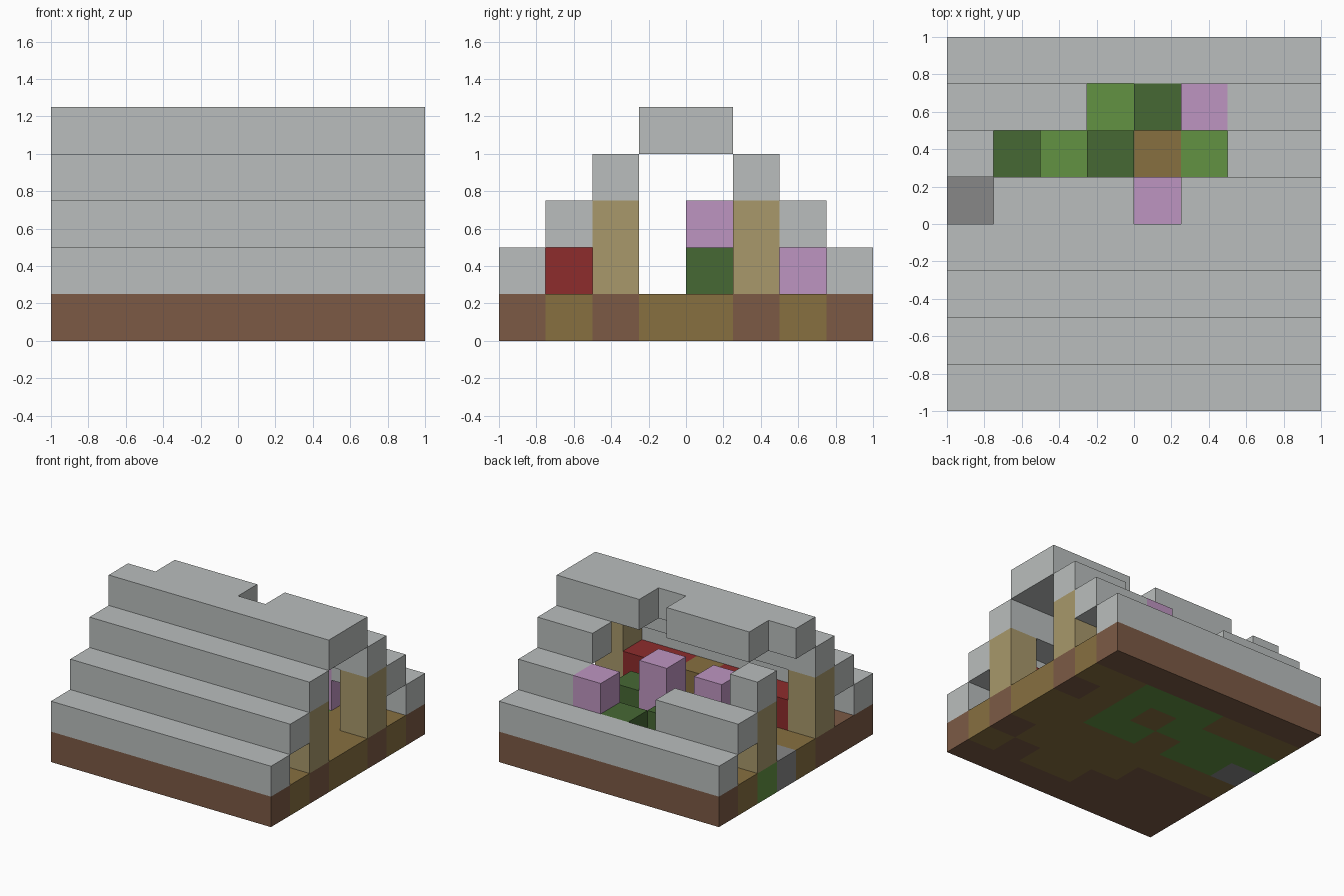
import bpy, bmesh
from mathutils import Vector

if "Cube" in bpy.data.objects:
    bpy.data.objects.remove(bpy.data.objects["Cube"], do_unlink=True)

CELL = 0.25


def material(name, hex_code):
    srgb = [int(hex_code[i:i + 2], 16) / 255 for i in (0, 2, 4)]
    col = [c / 12.92 if c < 0.04045 else ((c + 0.055) / 1.055) ** 2.4 for c in srgb] + [1.0]
    m = bpy.data.materials.new(name)
    m.diffuse_color = col
    m.use_nodes = True
    node = next(n for n in m.node_tree.nodes if n.type == "BSDF_PRINCIPLED")
    node.inputs["Base Color"].default_value = col
    node.inputs["Roughness"].default_value = 0.9
    return m


roof_grey = material("roof_grey", "BABEBD")
wood_tan = material("wood_tan", "A8986B")
soil_brown = material("soil_brown", "7C5A45")
path_olive = material("path_olive", "877040")
grass_green = material("grass_green", "629242")
leaf_green = material("leaf_green", "466834")
blossom_pink = material("blossom_pink", "BE95C1")
cloth_red = material("cloth_red", "8D2C2C")
stone_grey = material("stone_grey", "878787")

parts = {}


def add(name, mat, xs, ys, zs):
    """Add a block of grid cells to a part; each range is a list of cell indices."""
    cells = parts.setdefault(name, (mat, set()))[1]
    cells.update((x, y, z) for x in xs for y in ys for z in zs)


ALL = range(8)

# Ground slab, front row first: b soil, p path, g grass, s stone
ground = ["bbbbbbbb",
          "bbbbppbp",
          "bbbppppb",
          "pppppppp",
          "sggpggpp",
          "ggggpgpb",
          "pppgggpp",
          "bbbbbbbb"]
kinds = {"b": ("ground_soil", soil_brown), "p": ("ground_path", path_olive),
         "g": ("ground_grass", grass_green), "s": ("ground_stone", stone_grey)}
for y, row in enumerate(ground):
    for x, key in enumerate(row):
        add(*kinds[key], [x], [y], [0])

# Stepped roof: whole front slope, broken back slope
for step in range(4):
    add("roof_front_slope", roof_grey, ALL, [step], [step + 1])
back_gaps = {7: [], 6: [3, 4, 5], 5: [1, 2, 3, 4, 5], 4: [0, 4]}
for y, gaps in back_gaps.items():
    add("roof_back_slope", roof_grey, [x for x in ALL if x not in gaps], [y], [8 - y])

# Corner posts
for x in (0, 7):
    for y in (2, 5):
        add("corner_posts", wood_tan, [x], [y], [1, 2])

# Red seating along the front wall, with a wooden block in the middle
add("red_seating", cloth_red, range(1, 7), [1], [1])
add("red_seating", cloth_red, [1, 2, 3, 5, 6], [2], [1])
add("wooden_block", path_olive, [4], [2], [1])

# Low bushes and tall blossoms growing through the broken roof
for x, y in ((1, 5), (3, 5), (4, 6), (5, 4)):
    add("leaf_bushes", leaf_green, [x], [y], [1])
for x, y in ((4, 4), (2, 4), (5, 6)):
    add("pink_blossoms", blossom_pink, [x], [y], [1, 2])

filled = set().union(*(cells for _, cells in parts.values()))


def build(name, mat, cells):
    """Mesh the exposed faces of a part and merge the flat areas."""
    bm = bmesh.new()
    for cell in sorted(cells):
        for axis in range(3):
            for side in (0, 1):
                near = list(cell)
                near[axis] += 2 * side - 1
                if tuple(near) in filled:
                    continue
                u, v = (axis + 1) % 3, (axis + 2) % 3
                loop = [(0, 0), (1, 0), (1, 1), (0, 1)]
                verts = []
                for du, dv in loop if side else loop[::-1]:
                    p = Vector(cell)
                    p[axis] += side
                    p[u] += du
                    p[v] += dv
                    verts.append(bm.verts.new((p - Vector((4, 4, 0))) * CELL))
                bm.faces.new(verts)
    bmesh.ops.remove_doubles(bm, verts=bm.verts, dist=0.001)
    bmesh.ops.dissolve_limit(bm, angle_limit=0.02, verts=bm.verts, edges=bm.edges)
    mesh = bpy.data.meshes.new(name)
    bm.to_mesh(mesh)
    bm.free()
    mesh.materials.append(mat)
    bpy.context.collection.objects.link(bpy.data.objects.new(name, mesh))


for part_name, (part_mat, part_cells) in parts.items():
    build(part_name, part_mat, part_cells)
